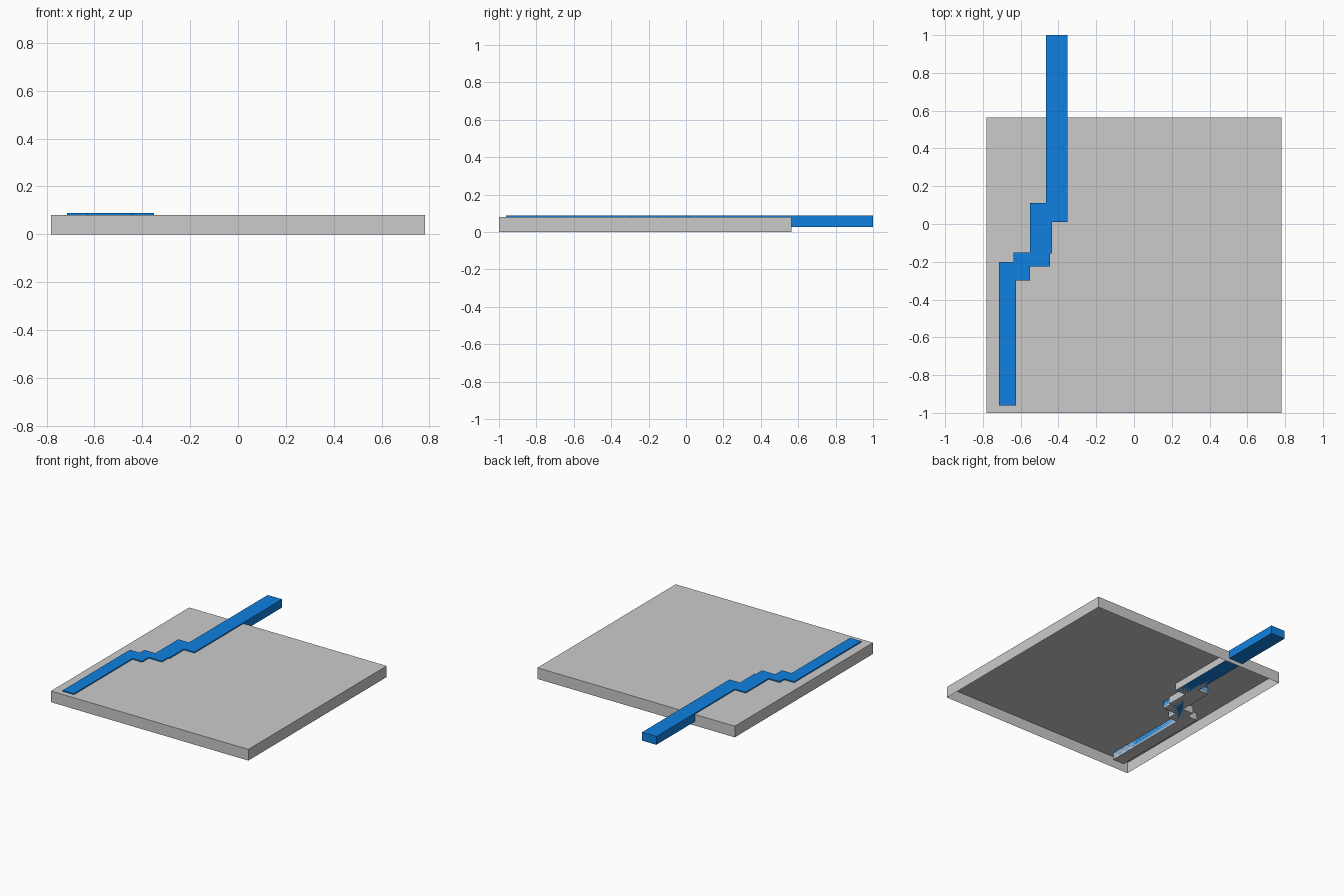
import bpy, bmesh

if "Cube" in bpy.data.objects:
    bpy.data.objects.remove(bpy.data.objects["Cube"])

X, BACK, FRONT = 0.782, 0.565, -1.0
TOP, BED, WATER = 0.08, 0.028, 0.088

# stepped stream outline: left bank going forward, then right bank going back
left = [(-.465, .11), (-.55, .11), (-.55, -.15), (-.637, -.15), (-.637, -.202),
        (-.715, -.202), (-.715, -.962)]
right = [(-.626, -.962), (-.626, -.30), (-.55, -.30), (-.55, -.225), (-.445, -.225),
         (-.445, -.155), (-.435, -.155), (-.435, .01), (-.352, .01)]


def stream(y):
    return [(left[0][0], y)] + left + right + [(right[-1][0], y)]


def finish(bm, name, color=None):
    bmesh.ops.remove_doubles(bm, verts=bm.verts, dist=1e-5)
    me = bpy.data.meshes.new(name)
    bm.to_mesh(me)
    bm.free()
    ob = bpy.data.objects.new(name, me)
    bpy.context.collection.objects.link(ob)
    if color:
        mat = bpy.data.materials.new(name + "_blue")
        mat.diffuse_color = color
        mat.use_nodes = True
        mat.node_tree.nodes["Principled BSDF"].inputs["Base Color"].default_value = mat.diffuse_color
        me.materials.append(mat)
    return ob


def face(bm, pts):
    return bm.faces.new([bm.verts.new(p) for p in pts])


def flat(bm, outline, z):
    return face(bm, [(x, y, z) for x, y in outline])


def walls(bm, path, z0, z1):
    for (ax, ay), (bx, by) in zip(path, path[1:]):
        face(bm, [(ax, ay, z0), (bx, by, z0), (bx, by, z1), (ax, ay, z1)])


# ground slab: open underneath, with a channel sunk into its top
bm = bmesh.new()
bank = stream(BACK)
rim = [(-X, BACK), (-X, FRONT), (X, FRONT), (X, BACK)]
flat(bm, rim + bank[::-1], TOP)
flat(bm, bank, BED)
walls(bm, rim, 0, TOP)
walls(bm, bank[::-1], BED, TOP)
a, b = bank[0][0], bank[-1][0]
face(bm, [(X, BACK, 0), (b, BACK, 0), (b, BACK, BED), (b, BACK, TOP), (X, BACK, TOP)])
face(bm, [(b, BACK, 0), (a, BACK, 0), (a, BACK, BED), (b, BACK, BED)])
face(bm, [(a, BACK, 0), (-X, BACK, 0), (-X, BACK, TOP), (a, BACK, TOP), (a, BACK, BED)])
finish(bm, "ground_slab")

# water: solid stream filling the channel and running past the back edge
bm = bmesh.new()
edge = stream(1.0)
flat(bm, edge, WATER)
flat(bm, edge[::-1], BED)
walls(bm, edge + edge[:1], BED, WATER)
finish(bm, "stream_water", (0.005, 0.22, 0.75, 1))
